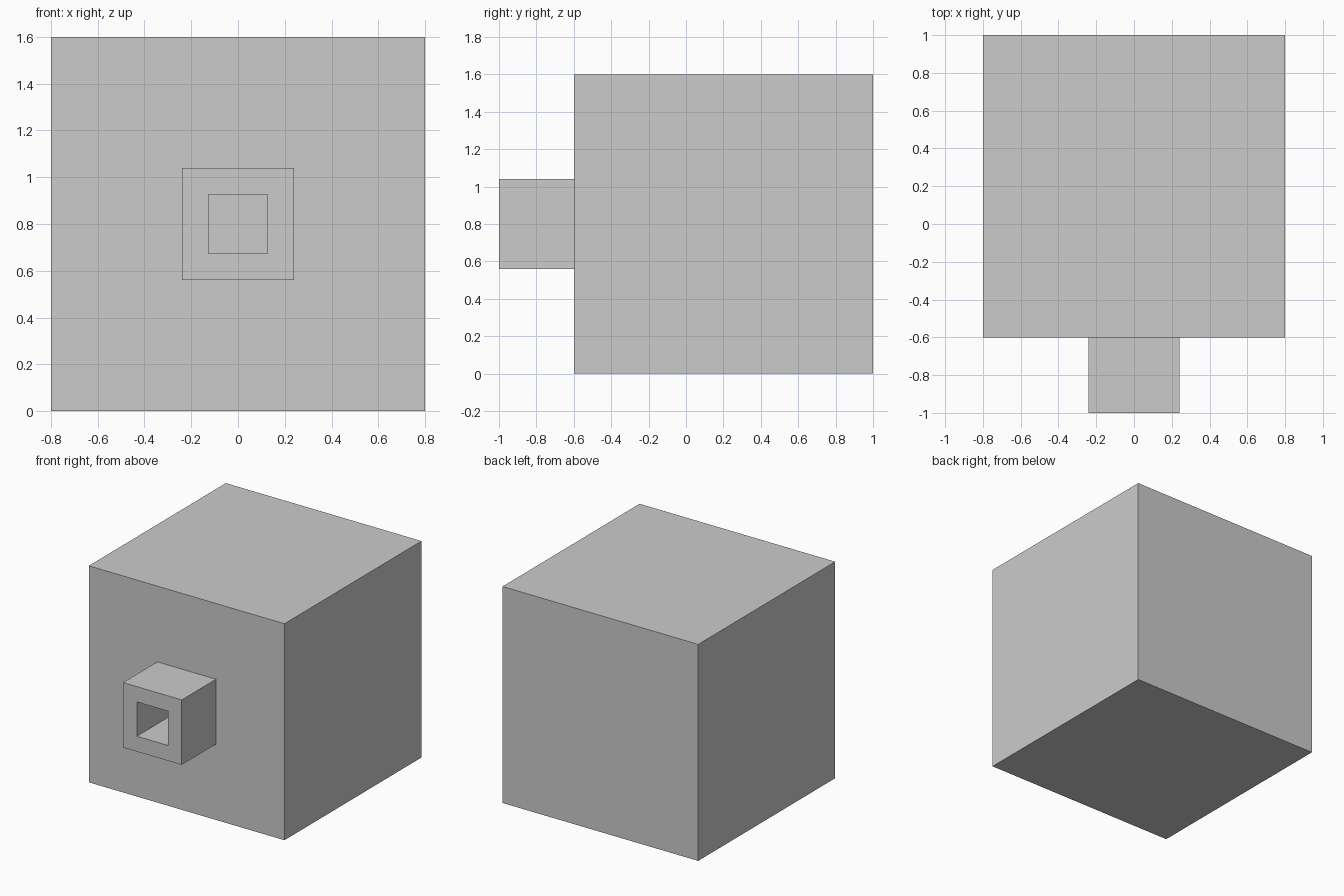
import bpy, bmesh
from mathutils import Matrix, Vector

if "Cube" in bpy.data.objects:
    bpy.data.objects.remove(bpy.data.objects["Cube"])


def add_box(name, centre, size, hole=None):
    """Box; optionally a square hole of the given width right through along y."""
    bm = bmesh.new()
    bmesh.ops.create_cube(bm, size=1, matrix=Matrix.Translation(centre) @ Matrix.Diagonal((*size, 1)))
    if hole:
        ends = [f for f in bm.faces if abs(f.normal.y) > 0.9]
        bmesh.ops.inset_individual(bm, faces=ends, thickness=(size[0] - hole) / 2)
        # the inset end faces become the two mouths of the hole
        bmesh.ops.bridge_loops(bm, edges=[e for f in ends for e in f.edges])
        bmesh.ops.delete(bm, geom=ends, context='FACES_ONLY')
        bmesh.ops.recalc_face_normals(bm, faces=bm.faces)
    mesh = bpy.data.meshes.new(name)
    bm.to_mesh(mesh)
    bm.free()
    obj = bpy.data.objects.new(name, mesh)
    bpy.context.collection.objects.link(obj)
    return obj


# main cube
add_box("body", Vector((0, 0.2, 0.8)), (1.6, 1.6, 1.6))
# square spout with a square bore that ends at the body
add_box("spout", Vector((0, -0.8, 0.8)), (0.48, 0.4, 0.48), hole=0.16)
